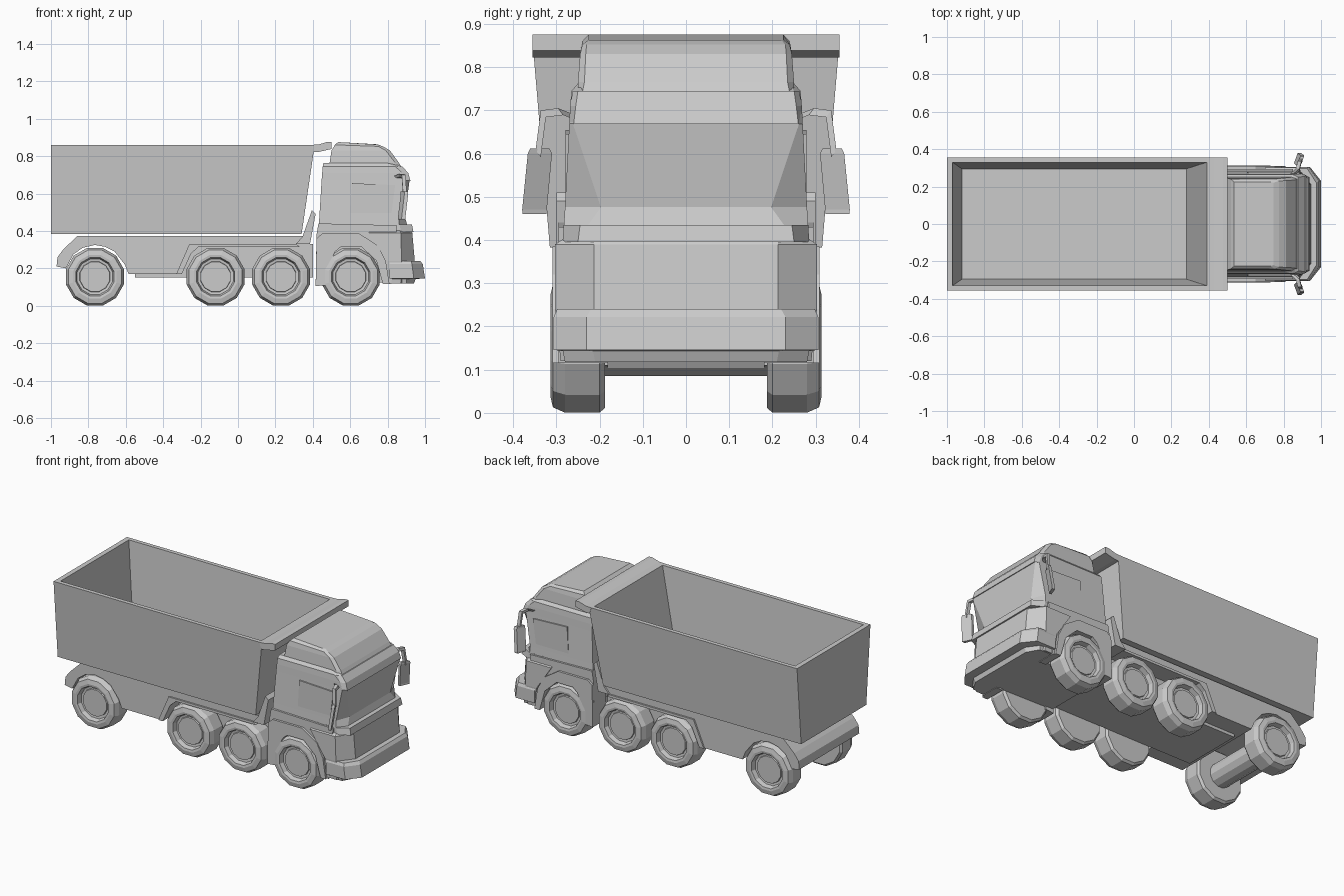
import bpy, bmesh, math


def finish(name, bm):
    bmesh.ops.remove_doubles(bm, verts=bm.verts, dist=1e-5)
    bmesh.ops.recalc_face_normals(bm, faces=bm.faces)
    me = bpy.data.meshes.new(name)
    bm.to_mesh(me)
    bm.free()
    ob = bpy.data.objects.new(name, me)
    bpy.context.collection.objects.link(ob)
    return ob


def loft(name, rings):
    """Skin closed rings of 3D points and cap both ends."""
    bm = bmesh.new()
    vs = [[bm.verts.new(p) for p in r] for r in rings]
    n = len(rings[0])
    for a, b in zip(vs, vs[1:]):
        for i in range(n):
            j = (i + 1) % n
            bm.faces.new((a[i], a[j], b[j], b[i]))
    bm.faces.new(vs[0])
    bm.faces.new(vs[-1])
    return finish(name, bm)


def prism(name, prof, y0, y1):
    """Extrude an x-z side profile across y."""
    return loft(name, [[(x, y, z) for x, z in prof] for y in (y0, y1)])


def both(name, prof, y0, y1):
    for s, side in ((-1, "near"), (1, "far")):
        prism(f"{name}_{side}", prof, s * y0, s * y1)


def rect(z, x0, x1, y):
    return [(x0, -y, z), (x1, -y, z), (x1, y, z), (x0, y, z)]


def plan(z, xb, xc, xf, ys, yf, drop=0):
    """Plan outline with chamfered front corners; drop lowers the front."""
    d = z - drop
    return [(xb, -ys, z), (xc, -ys, d), (xf, -yf, d),
            (xf, yf, d), (xc, ys, d), (xb, ys, z)]


def lathe(name, prof, x, z, s, n=12):
    """Turn an (r, y) profile about a crosswise axle."""
    rings = []
    for r, y in prof:
        rings.append([(x + r * math.cos((i + .5) * math.tau / n), s * y,
                       z + r * math.sin((i + .5) * math.tau / n)) for i in range(n)])
    return loft(name, rings)


# Wheels and the exposed rear axle
tyre = [(.10, .187), (.148, .187), (.160, .20), (.160, .28), (.147, .308),
        (.120, .314), (.106, .312), (.098, .285), (.084, .283), (.082, .292)]
for k, x in enumerate((-.765, -.12, .23, .603)):
    for s in (-1, 1):
        lathe(f"wheel_{k}_{'near' if s < 0 else 'far'}", tyre, x, .155, s)
lathe("rear_axle", [(.072, -.2), (.072, .2)], -.765, .155, 1)

# Open dump bed with sloping walls and a front lip
loft("dump_bed", [rect(.383, -1, .34, .315), rect(.86, -1, .41, .355),
                  rect(.86, -.97, .39, .33), rect(.405, -.92, .28, .295)])
prism("bed_front_lip", [(.392, .86), (.43, .862), (.475, .875), (.5, .875),
                        (.5, .838), (.43, .822), (.405, .822)], -.355, .355)

# Chassis: rear arch across the full width, skirts with wheel arches, central frame
prism("chassis", [(-.97, .21), (-.965, .26), (-.935, .30), (-.86, .372), (.37, .372),
                  (.37, .33), (-.26, .33), (-.32, .17), (-.585, .17), (-.605, .22),
                  (-.66, .29), (-.71, .315), (-.765, .325), (-.83, .31), (-.88, .275),
                  (-.92, .20)], -.29, .29)
both("mid_wheel_fender", [(-.33, .17), (-.26, .33), (.31, .33), (.33, .315),
                          (-.21, .315), (-.25, .28), (-.30, .17)], .19, .30)
prism("central_frame", [(-.55, .152), (.40, .152), (.40, .33), (-.55, .33)], -.187, .187)
prism("bed_front_support", [(.31, .33), (.345, .37), (.395, .51), (.415, .49),
                            (.385, .33)], -.30, .30)

# Upper cab with windscreen that narrows downwards, and sun visor
loft("upper_cab", [plan(.43, .432, .86, .905, .283, .23), plan(.476, .435, .86, .892, .28, .197),
                   plan(.67, .447, .895, .917, .270, .262), plan(.71, .45, .88, .905, .268, .25),
                   plan(.745, .453, .84, .872, .265, .25), plan(.762, .456, .80, .83, .25, .24)])
loft("sun_visor", [plan(.668, .85, .895, .922, .270, .26),
                   plan(.71, .84, .88, .91, .268, .255),
                   plan(.745, .83, .855, .878, .262, .25)])

# Roof fairing
loft("roof_fairing", [plan(.74, .49, .85, .875, .25, .24), plan(.765, .49, .84, .86, .25, .235),
                      plan(.83, .50, .79, .812, .245, .232),
                      plan(.86, .518, .75, .775, .24, .23, .008),
                      plan(.875, .535, .73, .745, .225, .22, .012)])

# Lower cab: nose, ledge, core between wheels, side panels with wheel arches
loft("cab_nose", [plan(.12, .80, .87, .935, .29, .21), plan(.24, .80, .875, .945, .303, .213),
                  plan(.39, .70, .87, .932, .303, .213), plan(.402, .70, .865, .925, .285, .213)])
loft("cab_ledge", [plan(.395, .70, .87, .938, .285, .25), plan(.435, .70, .865, .93, .283, .245)])
prism("cab_core", [(.42, .13), (.82, .122), (.82, .43), (.432, .43)], -.187, .187)
both("cab_side", [(.415, .105), (.47, .11), (.475, .20), (.52, .29), (.55, .315),
                  (.66, .315), (.74, .24), (.775, .115), (.82, .115), (.85, .43),
                  (.43, .44), (.42, .38)], .18, .295)
both("wheel_arch_trim", [(.415, .105), (.47, .11), (.475, .20), (.52, .29), (.55, .315),
                         (.66, .315), (.74, .24), (.775, .115), (.81, .115), (.79, .24),
                         (.75, .32), (.65, .385), (.45, .385), (.42, .36)], .28, .309)

# Front bumper
loft("front_bumper", [plan(.118, .81, .90, .94, .28, .21), plan(.143, .81, .90, .95, .285, .215),
                      plan(.146, .81, .94, 1.0, .306, .23), plan(.222, .81, .93, .988, .306, .23),
                      plan(.24, .81, .925, .975, .298, .22)])

# Door windows and mirrors on both sides
both("door_window", [(.60, .49), (.82, .49), (.84, .645), (.61, .655)], .27, .279)
for s, side in ((-1, "near"), (1, "far")):
    def mirror_ring(z, y0, y1, dx):
        return [(.865 + dx, s * y0, z), (.88 + dx, s * (y0 - .002), z),
                (.905 + dx, s * y1, z), (.885 + dx, s * y1, z)]
    loft(f"mirror_{side}", [mirror_ring(.46, .325, .378, -.01), mirror_ring(.47, .324, .379, -.01),
                            mirror_ring(.60, .312, .366, .005), mirror_ring(.612, .318, .36, .005)])
    # Arm bends out from the cab corner and down to the mirror
    path = [(.84, .26, .685), (.875, .29, .697), (.885, .33, .692), (.892, .342, .60)]
    loft(f"mirror_arm_{side}", [[(x - .01, s * (y - .006), z - .008), (x + .01, s * (y - .006), z - .008),
                                 (x + .01, s * (y + .006), z + .008), (x - .01, s * (y + .006), z + .008)]
                                for x, y, z in path])
